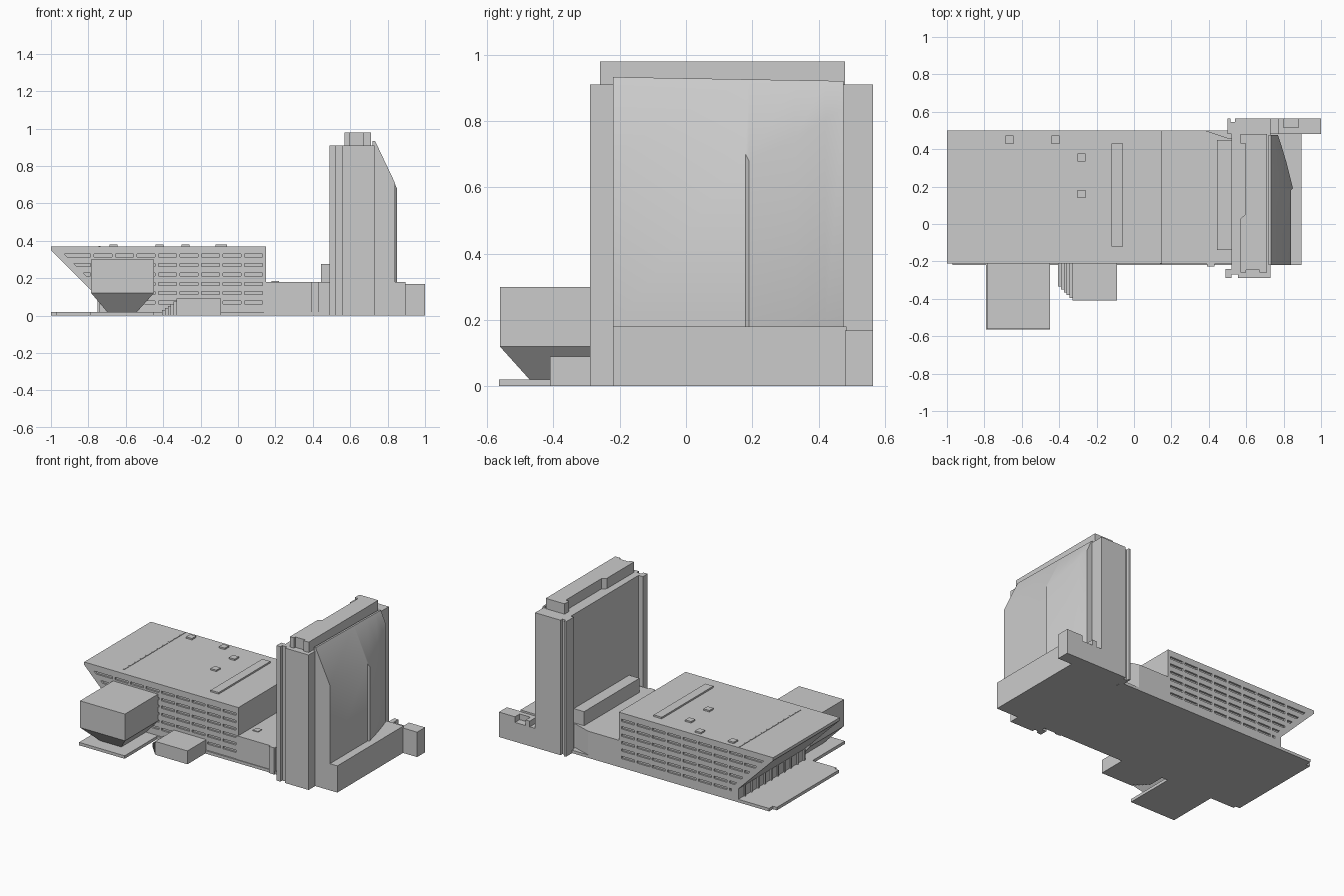
import bpy, bmesh, math

if "Cube" in bpy.data.objects:
    bpy.data.objects.remove(bpy.data.objects["Cube"])


def add_prism(bm, pts, a, b, axis='z'):
    """Extrude a 2D outline: (x, y) along z, or (x, z) along y."""
    def place(p, t):
        return (p[0], p[1], t) if axis == 'z' else (p[0], t, p[1])
    lo = [bm.verts.new(place(p, a)) for p in pts]
    hi = [bm.verts.new(place(p, b)) for p in pts]
    n = len(pts)
    faces = [bm.faces.new(lo[::-1]), bm.faces.new(hi)]
    for i in range(n):
        j = (i + 1) % n
        faces.append(bm.faces.new((lo[i], lo[j], hi[j], hi[i])))
    bmesh.ops.recalc_face_normals(bm, faces=faces)


def add_box(bm, x0, x1, y0, y1, z0, z1):
    add_prism(bm, [(x0, y0), (x1, y0), (x1, y1), (x0, y1)], z0, z1)


def finish(name, bm):
    bmesh.ops.recalc_face_normals(bm, faces=bm.faces)
    me = bpy.data.meshes.new(name)
    bm.to_mesh(me)
    bm.free()
    ob = bpy.data.objects.new(name, me)
    bpy.context.collection.objects.link(ob)
    return ob


def boxes(name, *dims):
    bm = bmesh.new()
    for d in dims:
        add_box(bm, *d)
    return finish(name, bm)


def prism(name, pts, a, b, axis='z'):
    bm = bmesh.new()
    add_prism(bm, pts, a, b, axis)
    return finish(name, bm)


def slots(rows, half, bottom, top):
    """Solid wall bands left between rows of window slots."""
    edges = [bottom] + [e for r in rows for e in (r - half, r + half)] + [top]
    return list(zip(edges[::2], edges[1::2]))


# ground slabs
boxes("ground_slab", (-0.97, 0.52, -0.22, 0.50, 0, 0.02),
      (-1.0, -0.97, -0.20, 0.46, 0, 0.02),
      (-0.79, -0.45, -0.565, -0.22, 0, 0.02))

# main hall: inset core, wall bands and piers leave recessed window slots
KINK = 0.09


def west(z):
    return -0.74 - min(max(z - KINK, 0), 0.26)


def hall_strip(bm, z0, z1, y0, y1, width=None):
    zs = [z0] + [k for k in (KINK, 0.35) if z0 < k < z1] + [z1]
    left = [(west(z), z) for z in zs]
    if width:
        right = [(west(z) + width, z) for z in reversed(zs)]
    else:
        right = [(0.15, z1), (0.15, z0)]
    add_prism(bm, left + right, y0, y1, 'y')


rows = [0.07 + 0.05 * i for i in range(6)]
bm = bmesh.new()
hall_strip(bm, 0.02, 0.36, -0.198, 0.488)
for z0, z1 in slots(rows, 0.008, 0.02, 0.37):
    hall_strip(bm, z0, z1, -0.21, 0.50)
for z in rows:
    hall_strip(bm, z - 0.008, z + 0.008, -0.21, 0.50, 0.05)
    for i in range(9):
        x = 0.15 - 0.115 * i
        if x - 0.02 > west(z):
            add_box(bm, x - 0.018, x, -0.21, 0.50, z - 0.008, z + 0.008)
finish("main_hall", bm)

# mullions of the recessed entrance wall below the slanted end
boxes("entrance_mullions", *[(-0.75, -0.73, -0.20 + 0.07 * i, -0.19 + 0.07 * i, 0.02, 0.095)
                             for i in range(10)])

# roof details: vents, long skylight, dashed expansion strip
boxes("roof_vents", *[(x - 0.022, x + 0.022, y - 0.022, y + 0.022, 0.36, 0.38)
                      for x, y in ((-0.665, 0.45), (-0.42, 0.45), (-0.28, 0.355), (-0.28, 0.16))])
boxes("roof_skylight", (-0.12, -0.06, -0.12, 0.43, 0.36, 0.381))
boxes("roof_strip", *[(-0.745, -0.735, -0.16 + 0.06 * i, -0.11 + 0.06 * i, 0.36, 0.373)
                      for i in range(11)])

# projecting front box with slots on three sides
bm = bmesh.new()
X0, X1, Y0, Y1 = -0.785, -0.45, -0.562, -0.20
box_rows = (0.16, 0.21, 0.26)
add_box(bm, X0 + 0.012, X1 - 0.012, Y0 + 0.012, Y1, 0.13, 0.29)
for z0, z1 in slots(box_rows, 0.009, 0.12, 0.30):
    add_box(bm, X0, X1, Y0, Y1, z0, z1)
for z in box_rows:
    for i in range(5):
        x = X0 + (X1 - X0 - 0.02) * i / 4
        add_box(bm, x, x + 0.02, Y0, Y1, z - 0.009, z + 0.009)
    for i in range(4):
        y = Y0 + 0.11 * i
        add_box(bm, X0, X1, y, y + 0.02, z - 0.009, z + 0.009)
finish("front_box", bm)

# tapered foot of the front box
bm = bmesh.new()
loops = [[bm.verts.new((x, y, z)) for x, y in ((a, c), (b, c), (b, Y1), (a, Y1))]
         for a, b, c, z in ((-0.70, -0.54, -0.472, 0.02), (X0, X1, Y0, 0.12))]
bm.faces.new(loops[0])
bm.faces.new(loops[1])
for i in range(4):
    j = (i + 1) % 4
    bm.faces.new((loops[0][i], loops[0][j], loops[1][j], loops[1][i]))
finish("front_box_foot", bm)

# front terrace with stepped corner
boxes("front_terrace", (-0.33, -0.09, -0.41, -0.20, 0, 0.09),
      *[(-0.405 + 0.015 * i, -0.32, -0.335 - 0.015 * i, -0.20, 0, 0.03 + 0.011 * i)
        for i in range(5)])

# link building between hall and tower
prism("link_building", [(0.14, -0.215), (0.39, -0.215), (0.39, -0.228), (0.43, -0.228),
                        (0.43, -0.215), (0.55, -0.215), (0.55, 0.46), (0.50, 0.46),
                        (0.38, 0.50), (0.14, 0.50)], 0, 0.18)
boxes("link_upper_block", (0.445, 0.54, -0.14, 0.45, 0.17, 0.275))
boxes("link_vent", (0.18, 0.22, -0.1, -0.06, 0.17, 0.185))

# tower with corner grooves and recessed west face
prism("tower", [(0.49, -0.29), (0.52, -0.29), (0.52, -0.27), (0.555, -0.27), (0.555, -0.29),
                (0.73, -0.29), (0.73, 0.565), (0.54, 0.565), (0.54, 0.545), (0.515, 0.545),
                (0.515, 0.565), (0.50, 0.565), (0.50, 0.48), (0.522, 0.48), (0.522, -0.24),
                (0.49, -0.24)], 0, 0.91)

# tower crown
prism("tower_crown", [(0.57, -0.26), (0.60, -0.26), (0.60, -0.245), (0.67, -0.245), (0.67, -0.26),
                      (0.71, -0.26), (0.71, 0.48), (0.57, 0.48), (0.57, 0.43), (0.595, 0.43),
                      (0.595, 0.05), (0.57, 0.03)], 0.90, 0.98)

# curved east face of the tower, lofted through cross-sections
bm = bmesh.new()
sections = []
for y, x in ((-0.22, 0.84), (0.18, 0.84), (0.19, 0.85), (0.33, 0.815), (0.42, 0.788), (0.475, 0.77)):
    top = 0.933 - 0.012 * (y + 0.22) / 0.7
    knee = top - (x - 0.73) * 2.05
    prof = [(0.72, 0.17), (x, 0.17), (x, knee), (0.733, top), (0.72, top)]
    sections.append([bm.verts.new((px, y, pz)) for px, pz in prof])
bm.faces.new(sections[0])
bm.faces.new(sections[-1])
for a, b in zip(sections, sections[1:]):
    for i in range(5):
        j = (i + 1) % 5
        bm.faces.new((a[i], a[j], b[j], b[i]))
east = finish("tower_east_face", bm)
bpy.context.view_layer.objects.active = east
east.select_set(True)
bpy.ops.object.shade_smooth_by_angle(angle=math.radians(35))

# east podium and rear annex with open roof recess
boxes("east_podium", (0.72, 0.895, -0.22, 0.485, 0, 0.18))
boxes("rear_annex", (0.72, 1.0, 0.48, 0.565, 0, 0.13),
      (0.80, 1.0, 0.48, 0.515, 0.13, 0.168),
      (0.88, 1.0, 0.515, 0.565, 0.13, 0.168),
      (0.77, 0.80, 0.48, 0.565, 0.13, 0.168))
